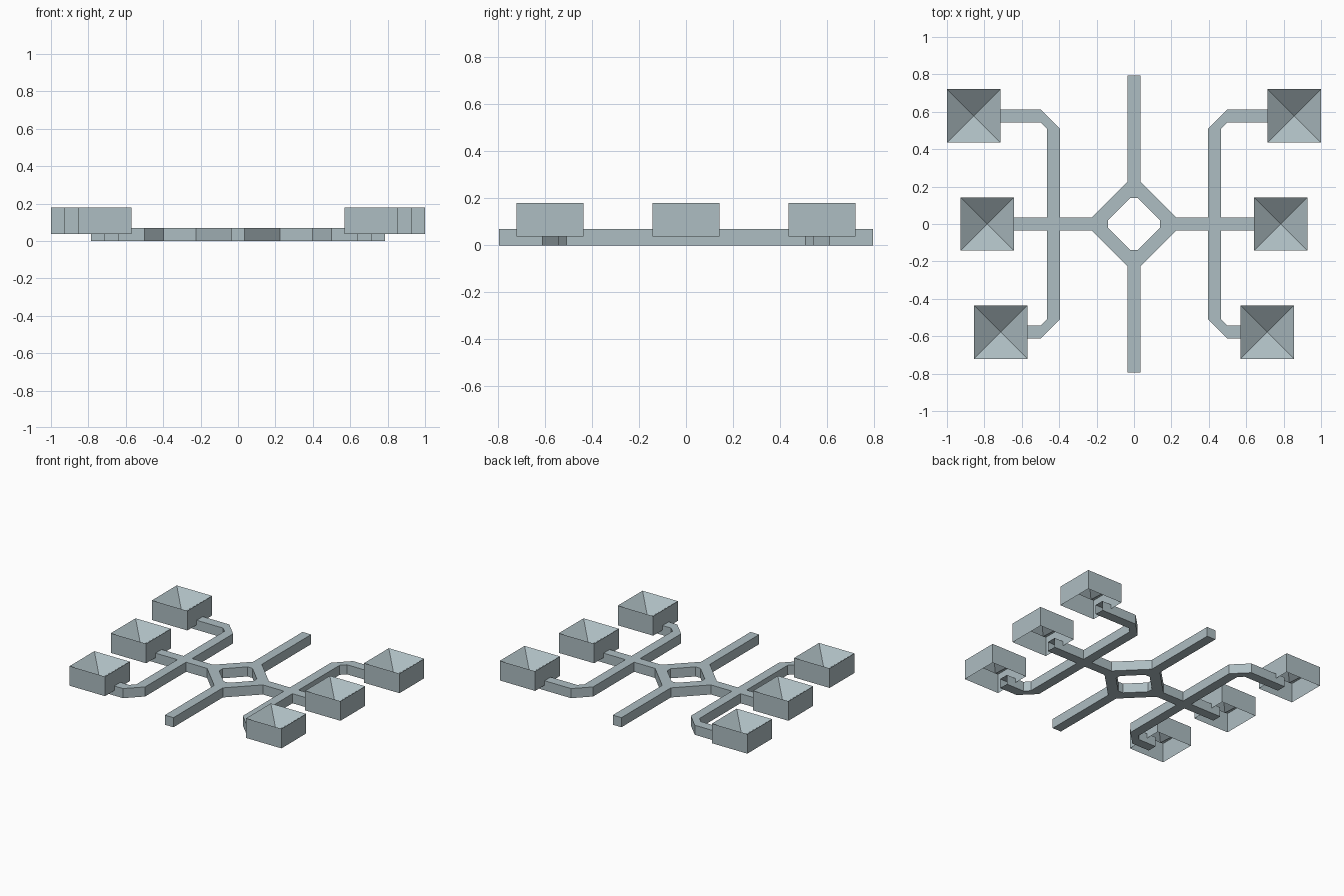
import bpy, bmesh

if "Cube" in bpy.data.objects:
    bpy.data.objects.remove(bpy.data.objects["Cube"])

H = 0.07      # channel height
W = 0.035     # half channel width
BAR = 0.43    # x of the side bars

mat = bpy.data.materials.new("pale blue grey")
mat.diffuse_color = (0.42, 0.51, 0.54, 1)
mat.use_nodes = True
mat.node_tree.nodes["Principled BSDF"].inputs["Base Color"].default_value = mat.diffuse_color


def finish(name, bm, fix_normals=True):
    if fix_normals:
        bmesh.ops.recalc_face_normals(bm, faces=bm.faces)
    me = bpy.data.meshes.new(name)
    bm.to_mesh(me)
    bm.free()
    me.materials.append(mat)
    ob = bpy.data.objects.new(name, me)
    bpy.context.collection.objects.link(ob)
    return ob


def channel(name, a, b, closed=False, caps=False):
    """Rectangular duct between two matching edge lines a and b."""
    bm = bmesh.new()
    rings = [[bm.verts.new((*p, z)) for p, z in ((pa, 0), (pb, 0), (pb, H), (pa, H))]
             for pa, pb in zip(a, b)]
    n = len(rings)
    for i in range(n if closed else n - 1):
        r, s = rings[i], rings[(i + 1) % n]
        for k in range(4):
            m = (k + 1) % 4
            bm.faces.new((r[k], r[m], s[m], s[k]))
    if caps:
        bm.faces.new(rings[0])
        bm.faces.new(rings[-1])
    return finish(name, bm)


def hopper(name, cx, cy, r=0.143, z0=0.037, z1=0.18, tip=H):
    """Square wall, open below, with a funnel sunk into the top."""
    bm = bmesh.new()
    c = [(-r, -r), (r, -r), (r, r), (-r, r)]
    lo = [bm.verts.new((cx + x, cy + y, z0)) for x, y in c]
    hi = [bm.verts.new((cx + x, cy + y, z1)) for x, y in c]
    apex = bm.verts.new((cx, cy, tip))
    for i in range(4):
        j = (i + 1) % 4
        bm.faces.new((lo[i], lo[j], hi[j], hi[i]))
        bm.faces.new((hi[i], hi[j], apex))
    return finish(name, bm, False)


# central ring with truncated diamond outline
def octagon(a, b):
    return [(a, -b), (a, b), (b, a), (-b, a), (-a, b), (-a, -b), (-b, -a), (b, -a)]


channel("centre_ring", octagon(0.225, W), octagon(0.138, 0.02), closed=True)

# front and back arms
for s, side in ((-1, "front"), (1, "back")):
    channel(side + "_arm", [(-W, s * 0.225), (-W, s * 0.795)],
            [(W, s * 0.225), (W, s * 0.795)], caps=True)

# left and right halves
for s, side in ((-1, "left"), (1, "right")):
    # arm from the ring to the side bar, and the outlet beyond it
    for part, x0, x1 in (("arm", 0.225, BAR - W), ("middle_outlet", BAR + W, 0.715)):
        channel(f"{side}_{part}", [(s * x0, -W), (s * x1, -W)],
                [(s * x0, W), (s * x1, W)])

    # side bar with a chamfered elbow and outlet at both ends
    inner = [(0.642, -0.613), (0.50, -0.613), (BAR - W, -0.508),
             (BAR - W, 0.508), (0.50, 0.613), (0.787, 0.613)]
    outer = [(0.642, -0.543), (0.50, -0.543), (BAR + W, -0.508),
             (BAR + W, 0.508), (0.50, 0.543), (0.787, 0.543)]
    channel(side + "_bar", [(s * x, y) for x, y in inner],
            [(s * x, y) for x, y in outer])

    # three hoppers, stepping outwards towards the back
    for i, row in enumerate(("front", "middle", "back")):
        hopper(f"{side}_{row}_hopper", s * (0.713 + 0.072 * i), 0.578 * (i - 1))
